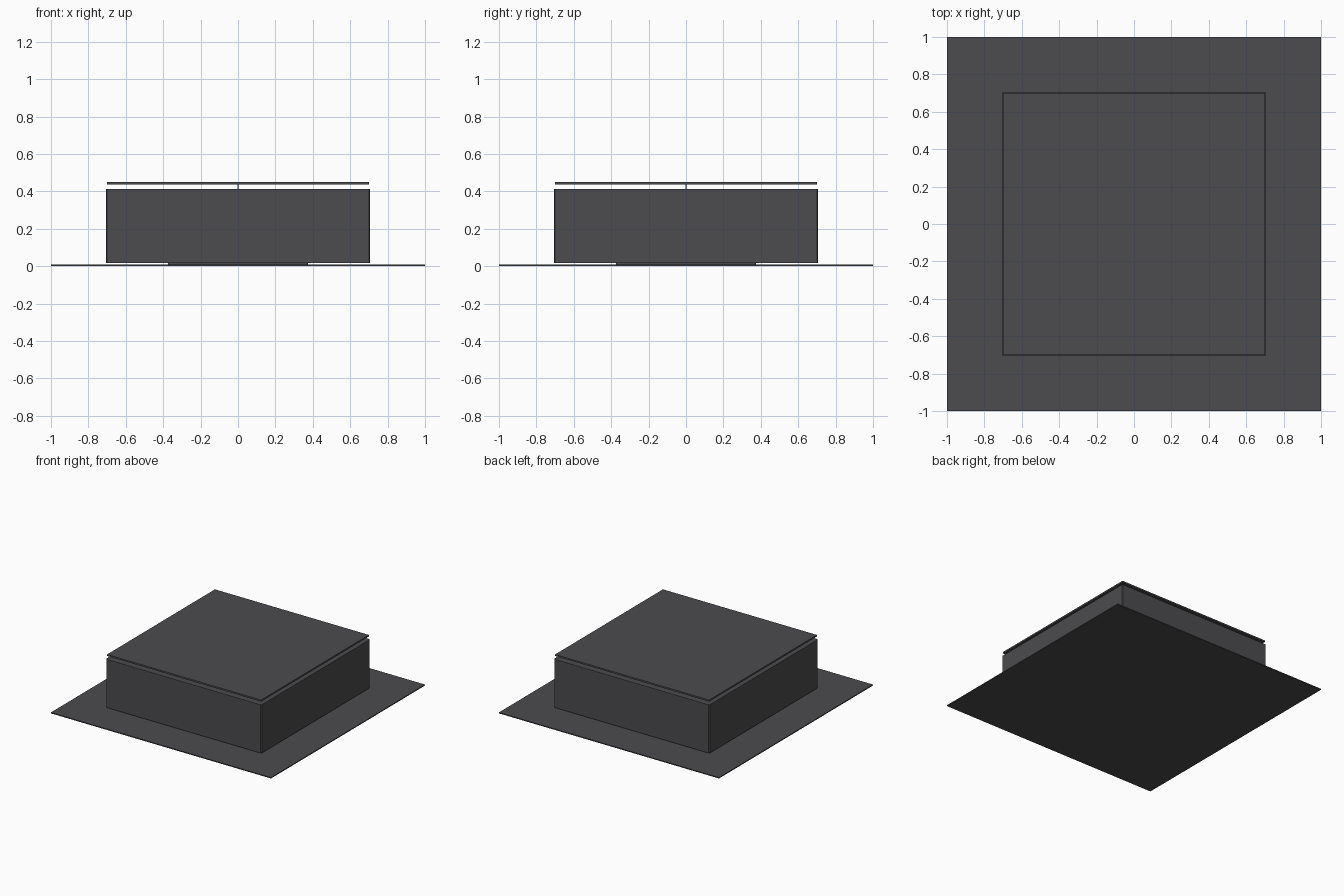
import bpy, bmesh

if "Cube" in bpy.data.objects:
    bpy.data.objects.remove(bpy.data.objects["Cube"])

# One flat charcoal colour for everything
mat = bpy.data.materials.new("charcoal")
mat.diffuse_color = (0.072, 0.07, 0.077, 1)
mat.use_nodes = True
mat.node_tree.nodes["Principled BSDF"].inputs["Base Color"].default_value = mat.diffuse_color


def box(name, half, z0, z1, corner=0.0):
    """Square block from z0 to z1, optionally with chamfered vertical corners."""
    bm = bmesh.new()
    bmesh.ops.create_cube(bm, size=1)
    for v in bm.verts:
        v.co = (v.co.x * 2 * half, v.co.y * 2 * half, z0 if v.co.z < 0 else z1)
    if corner:
        upright = [e for e in bm.edges
                   if abs(e.verts[0].co.z - e.verts[1].co.z) > 1e-6]
        bmesh.ops.bevel(bm, geom=upright, offset=corner, segments=1,
                        affect='EDGES')
    mesh = bpy.data.meshes.new(name)
    bm.to_mesh(mesh)
    bm.free()
    mesh.materials.append(mat)
    obj = bpy.data.objects.new(name, mesh)
    bpy.context.collection.objects.link(obj)
    return obj


# Thin ground plate and the low foot that lifts the body off it
box("base_plate", 1.0, 0.0, 0.008)
box("foot", 0.375, 0.008, 0.016)

# Main body
box("body", 0.707, 0.016, 0.413, corner=0.007)

# Thin central pin carrying the floating lid
box("lid_pin", 0.004, 0.413, 0.437)
box("lid", 0.70, 0.437, 0.45)
